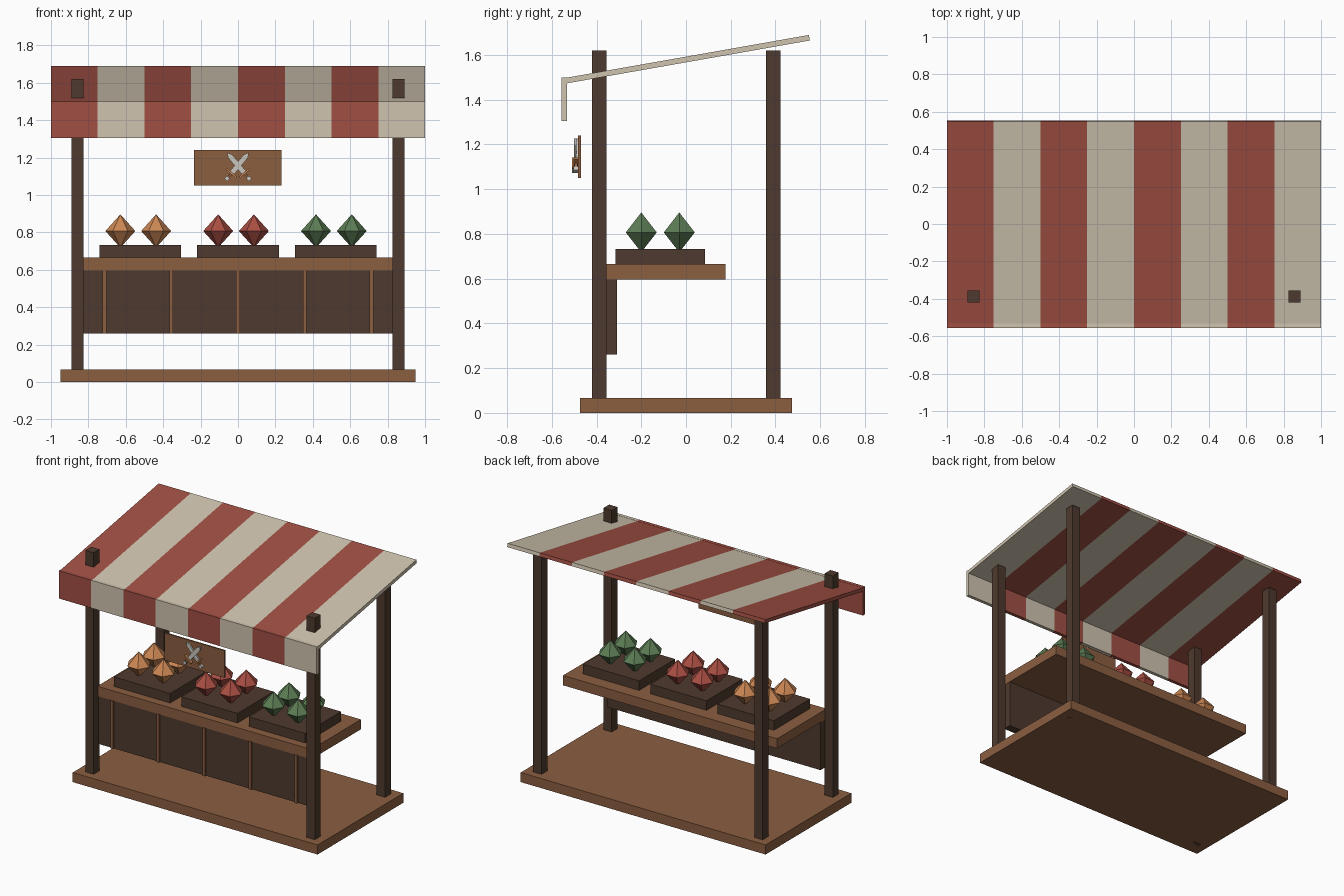
import bpy, bmesh, math
from mathutils import Matrix, Vector

if "Cube" in bpy.data.objects:
    bpy.data.objects.remove(bpy.data.objects["Cube"])


def material(name, r, g, b):
    lin = lambda c: (c / 255 / 12.92) if c < 11 else ((c / 255 + 0.055) / 1.055) ** 2.4
    m = bpy.data.materials.new(name)
    m.diffuse_color = (lin(r), lin(g), lin(b), 1)
    m.use_nodes = True
    m.node_tree.nodes["Principled BSDF"].inputs["Base Color"].default_value = m.diffuse_color
    return m


WOOD = material("wood", 139, 94, 64)
DARK = material("dark_wood", 78, 58, 46)
RED = material("red_cloth", 160, 79, 67)
CREAM = material("cream_cloth", 207, 196, 175)
ORANGE = material("orange_gem", 204, 135, 84)
CRIMSON = material("crimson_gem", 170, 78, 67)
GREEN = material("green_gem", 92, 124, 84)
STEEL = material("pale_steel", 200, 198, 190)


def finish(name, bm, *mats):
    mesh = bpy.data.meshes.new(name)
    bmesh.ops.recalc_face_normals(bm, faces=bm.faces)
    bm.to_mesh(mesh)
    bm.free()
    for m in mats:
        mesh.materials.append(m)
    ob = bpy.data.objects.new(name, mesh)
    bpy.context.collection.objects.link(ob)
    return ob


def box_mesh(x, y, z):
    bm = bmesh.new()
    size = Matrix.Diagonal((x[1] - x[0], y[1] - y[0], z[1] - z[0], 1))
    mid = Matrix.Translation((sum(x) / 2, sum(y) / 2, sum(z) / 2))
    bmesh.ops.create_cube(bm, size=1, matrix=mid @ size)
    return bm


def box(name, x, y, z, mat):
    return finish(name, box_mesh(x, y, z), mat)


def striped_box(name, x, y, z, stripes=8):
    """Box cut into equal stripes along x, alternating red and cream."""
    bm = box_mesh(x, y, z)
    step = (x[1] - x[0]) / stripes
    for i in range(1, stripes):
        bmesh.ops.bisect_plane(bm, geom=bm.verts[:] + bm.edges[:] + bm.faces[:],
                               plane_co=(x[0] + i * step, 0, 0), plane_no=(1, 0, 0))
    for f in bm.faces:
        cx = f.calc_center_median().x
        f.material_index = min(stripes - 1, int((cx - x[0]) / step)) % 2
    return finish(name, bm, RED, CREAM)


# Floor and four posts
box("floor_platform", (-0.95, 0.95), (-0.475, 0.475), (0, 0.067), WOOD)
for side, sx in (("left", -1), ("right", 1)):
    for place, py in (("front", -0.388), ("back", 0.39)):
        cx = sx * 0.858
        box(f"{place}_{side}_post", (cx - 0.0325, cx + 0.0325),
            (py - 0.0325, py + 0.0325), (0, 1.62), DARK)

# Counter with battened front panel
box("counter_top", (-0.83, 0.83), (-0.374, 0.177), (0.597, 0.666), WOOD)
box("counter_front_panel", (-0.828, 0.828), (-0.367, -0.308), (0.26, 0.597), DARK)
for i in range(5):
    cx = (i - 2) * 0.357
    box("panel_batten", (cx - 0.01, cx + 0.01), (-0.38, -0.366), (0.26, 0.597), WOOD)

# Trays, each holding four hexagonal gems
for cx, gem, label in ((-0.523, ORANGE, "orange"), (0, CRIMSON, "crimson"), (0.523, GREEN, "green")):
    box(f"{label}_gem_tray", (cx - 0.218, cx + 0.218), (-0.316, 0.084), (0.666, 0.733), DARK)
    for dx in (-0.106, 0.085):
        for gy in (-0.2, -0.03):
            bm = bmesh.new()
            top = bm.verts.new((0, 0, 0.089))
            low = bm.verts.new((0, 0, -0.089))
            ring = [bm.verts.new((0.08 * math.cos(a * math.pi / 3), 0.08 * math.sin(a * math.pi / 3), 0))
                    for a in range(6)]
            for k in range(6):
                bm.faces.new((ring[k], ring[(k + 1) % 6], top))
                bm.faces.new((ring[(k + 1) % 6], ring[k], low))
            finish(f"{label}_gem", bm, gem).location = (cx + dx, gy, 0.807)

# Sloped awning and hanging valance
awning = striped_box("awning_roof", (-1, 1), (-0.56, 0.56), (-0.0125, 0.0125))
awning.location = (0, 0, 1.58)
awning.rotation_euler = (math.radians(10), 0, 0)
striped_box("awning_valance", (-1, 1), (-0.556, -0.532), (1.305, 1.5))

# Sign board with crossed swords
box("sign_board", (-0.234, 0.232), (-0.482, -0.47), (1.05, 1.24), WOOD)
for sx, y0 in ((-1, -0.492), (1, -0.5)):
    bm = bmesh.new()
    outline = [(-0.014, -0.05), (0.014, -0.05), (0.014, 0.066), (0, 0.09), (-0.014, 0.066)]
    face = bm.faces.new([bm.verts.new((x, y0, z)) for x, z in outline])
    new = bmesh.ops.extrude_face_region(bm, geom=[face])["geom"]
    bmesh.ops.translate(bm, vec=(0, 0.01, 0), verts=[v for v in new if isinstance(v, bmesh.types.BMVert)])
    parts = [finish("sword_blade", bm, STEEL),
             box("sword_guard", (-0.034, 0.034), (y0 - 0.01, y0 + 0.01), (-0.058, -0.048), ORANGE),
             box("sword_grip", (-0.006, 0.006), (y0 - 0.006, y0 + 0.008), (-0.085, -0.055), WOOD),
             box("sword_pommel", (-0.011, 0.011), (y0 - 0.01, y0 + 0.01), (-0.101, -0.081), STEEL)]
    for ob in parts:
        ob.location = (0, 0, 1.157)
        ob.rotation_euler = (0, sx * math.radians(40), 0)
